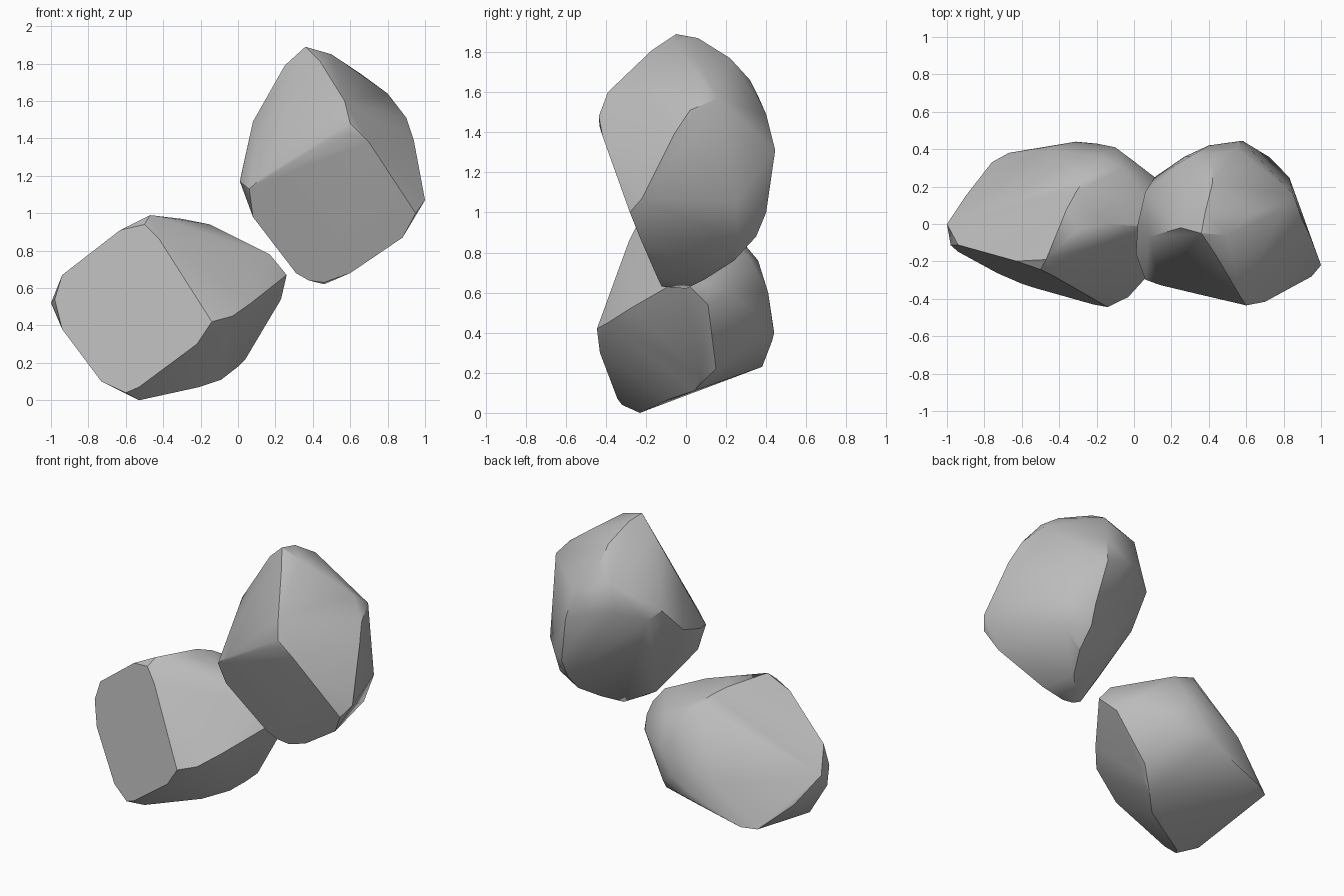
import bpy
import bmesh
import math

cube = bpy.data.objects.get("Cube")
if cube:
    bpy.data.objects.remove(cube, do_unlink=True)

# One plain stone colour for both rocks
stone = bpy.data.materials.new("grey stone")
stone.use_nodes = True
grey = (.5, .5, .5, 1)
stone.diffuse_color = grey
shader = next(n for n in stone.node_tree.nodes if n.type == 'BSDF_PRINCIPLED')
shader.inputs["Base Color"].default_value = grey
shader.inputs["Roughness"].default_value = .8


def flat_front(outline, offset, slope_x, slope_z):
    """Lay an x, z outline on the sloping plane of a cleaved front face."""
    return [(x, offset + slope_x * x + slope_z * z, z) for x, z in outline]


def make_rock(name, *point_groups):
    """Wrap a tight convex skin around the corner points of a boulder."""
    bm = bmesh.new()
    for group in point_groups:
        for point in group:
            bm.verts.new(point)
    hull = bmesh.ops.convex_hull(bm, input=bm.verts)
    unused = set(hull["geom_interior"]) | set(hull["geom_unused"])
    loose = [g for g in unused if isinstance(g, bmesh.types.BMVert) and g.is_valid]
    bmesh.ops.delete(bm, geom=loose, context='VERTS')

    # Merge the nearly level triangles into broad cleaved faces
    bmesh.ops.dissolve_limit(bm, angle_limit=math.radians(2),
                             verts=bm.verts, edges=bm.edges)
    bmesh.ops.recalc_face_normals(bm, faces=bm.faces)

    mesh = bpy.data.meshes.new(name)
    bm.to_mesh(mesh)
    bm.free()
    mesh.materials.append(stone)
    rock = bpy.data.objects.new(name, mesh)
    bpy.context.collection.objects.link(rock)

    # Rounded shoulders shade smoothly, cleaved edges stay crisp
    bpy.ops.object.select_all(action='DESELECT')
    rock.select_set(True)
    bpy.context.view_layer.objects.active = rock
    bpy.ops.object.shade_smooth_by_angle(angle=math.radians(30))
    return rock


# Lower rock: cleaved front, crown, rounded back, underside
lower_front = flat_front(
    [(-.98, .54), (-.94, .67), (-.63, .91), (-.5, .94), (-.42, .86),
     (-.14, .42), (-.22, .3), (-.53, .07), (-.6, .04), (-.73, .1),
     (-.85, .27), (-.94, .38)],
    -.55, -.376, .126)
lower_crown = [(-.47, -.19, .99), (-.36, .08, .97), (-.31, .17, .94),
               (-.26, .25, .89), (-.3, -.03, .97), (-.15, 0, .94),
               (.17, -.02, .78), (.26, -.02, .67), (-.06, .3, .8),
               (-.2, .36, .76), (-.03, -.39, .45), (.07, -.28, .52)]
lower_back = [(-1, 0, .52), (-.9, .15, .35), (-.76, .33, .22),
              (-.67, .38, .23), (-.48, .41, .48), (-.31, .44, .4),
              (-.25, .43, .36), (-.2, .43, .46), (-.1, .41, .6),
              (-.02, .35, .5), (.15, .22, .6), (.22, .1, .64)]
lower_base = [(-.53, -.23, 0), (-.21, -.08, .07), (-.09, .04, .11),
              (0, .08, .18), (.04, .15, .22), (-.08, .36, .38),
              (-.5, .33, .23), (.23, .11, .54)]
make_rock("lower_rock", lower_front, lower_crown, lower_back, lower_base)

# Upper rock: the same kind of boulder, tipped on its end
upper_front = flat_front(
    [(.06, 1.13), (.14, 1.2), (.33, 1.3), (.6, 1.43), (.7, 1.38),
     (.95, 1), (.88, .87), (.7, .75), (.6, .68), (.46, .63),
     (.38, .64), (.31, .68), (.08, .98)],
    .137, -.037, -.382)
upper_crown = [(.36, -.05, 1.89), (.38, .06, 1.87), (.42, .22, 1.77),
               (.42, .32, 1.66), (.3, .36, 1.58), (.25, -.02, 1.79),
               (.08, -.07, 1.49), (.03, -.1, 1.26), (.01, -.16, 1.17),
               (.44, -.17, 1.81), (.57, -.39, 1.6), (.6, -.435, 1.48),
               (.5, -.06, 1.85), (.65, .06, 1.75)]
upper_back = [(.02, 0, 1.22), (.06, .17, 1.4), (.11, .25, 1.35),
              (.27, .36, 1.4), (.4, .42, 1.38), (.58, .445, 1.31),
              (.55, .4, 1.49), (.8, .08, 1.64), (.85, .16, 1.57),
              (.9, .02, 1.51), (.94, -.06, 1.39), (1, -.22, 1.07),
              (.6, .43, 1.2)]
upper_base = [(.46, 0, .62), (.56, .1, .67), (.63, .24, .76),
              (.63, .35, .88), (.75, .26, .85), (.83, .25, 1.05),
              (.72, .36, 1.02), (.64, .4, 1)]
make_rock("upper_rock", upper_front, upper_crown, upper_back, upper_base)
